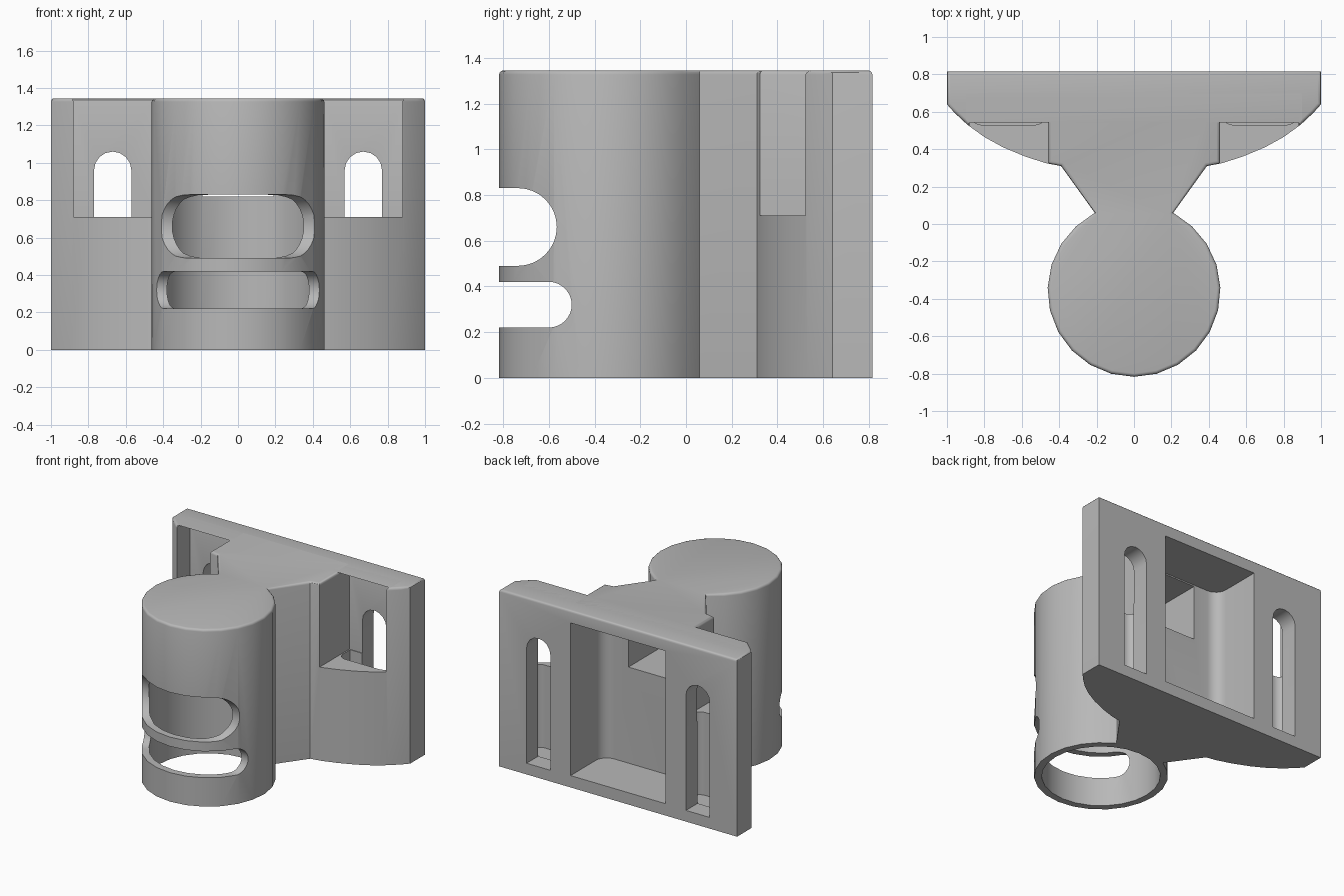
import bpy, bmesh
from math import sin, cos, radians, atan2, degrees

HEIGHT = 1.345
CENTRE_Y, OUTER, INNER = -0.355, 0.462, 0.41

cube = bpy.data.objects.get("Cube")
if cube:
    bpy.data.objects.remove(cube)

grey = bpy.data.materials.new("plain_grey")
grey.use_nodes = True
grey.diffuse_color = (0.48, 0.48, 0.48, 1)
grey.node_tree.nodes["Principled BSDF"].inputs["Base Color"].default_value = grey.diffuse_color


def arc(cx, cy, r, start, end, steps):
    angles = [radians(start + (end - start) * i / steps) for i in range(steps + 1)]
    return [(cx + r * cos(a), cy + r * sin(a)) for a in angles]


def prism(name, points, low, high, axis="Z"):
    """Extrude a flat outline along one axis."""
    place = {"X": lambda p: (low, p[0], p[1]),
             "Y": lambda p: (p[0], low, p[1]),
             "Z": lambda p: (p[0], p[1], low)}[axis]
    bm = bmesh.new()
    face = bm.faces.new([bm.verts.new(place(p)) for p in points])
    grown = bmesh.ops.extrude_face_region(bm, geom=[face])
    for v in grown["geom"]:
        if isinstance(v, bmesh.types.BMVert):
            v.co["XYZ".index(axis)] = high
    bmesh.ops.recalc_face_normals(bm, faces=bm.faces)
    mesh = bpy.data.meshes.new(name)
    bm.to_mesh(mesh)
    bm.free()
    mesh.materials.append(grey)
    obj = bpy.data.objects.new(name, mesh)
    bpy.context.collection.objects.link(obj)
    return obj


def cut(target, cutter):
    """Subtract a cutter and discard it."""
    bpy.context.view_layer.objects.active = target
    mod = target.modifiers.new("cut", "BOOLEAN")
    mod.operation, mod.solver, mod.object = "DIFFERENCE", "EXACT", cutter
    bpy.ops.object.modifier_apply(modifier=mod.name)
    bpy.data.objects.remove(cutter)


def box(name, x0, x1, y0, y1, z0, z1):
    return prism(name, [(x0, y0), (x1, y0), (x1, y1), (x0, y1)], z0, z1)


def rounded_front(x0, x1, y0, y1, r):
    """Plan rectangle whose two front corners are rounded."""
    return ([(x1, y1), (x0, y1)] + arc(x0 + r, y0 + r, r, 180, 270, 6)
            + arc(x1 - r, y0 + r, r, 270, 360, 6))


# Plan outline: wall plate, curved wings, neck and tube
wing = [(0.21, 0.06), (0.39, 0.31), (0.47, 0.325), (0.58, 0.36), (0.70, 0.41),
        (0.80, 0.465), (0.89, 0.53), (0.96, 0.595), (1, 0.64), (1, 0.815)]
neck_angle = degrees(atan2(wing[0][1] - CENTRE_Y, wing[0][0]))
tube = arc(0, CENTRE_Y, OUTER, 180 - neck_angle, 360 + neck_angle, 20)
outline = tube[1:-1] + wing + [(-x, y) for x, y in reversed(wing)]
holder = prism("wall_holder", outline, 0, HEIGHT)

# Open upper corner pockets
for s in (-1, 1):
    cut(holder, box("corner_cutter", min(s * 0.46, s * 0.88), max(s * 0.46, s * 0.88),
                    0.1, 0.68, 0.71, 1.6))

# Softened top rim
bm = bmesh.new()
bm.from_mesh(holder.data)
bmesh.ops.dissolve_limit(bm, angle_limit=0.01, verts=bm.verts, edges=bm.edges)
rim = [e for e in bm.edges if all(v.co.z > HEIGHT - 0.001 for v in e.verts)]
bmesh.ops.bevel(bm, geom=rim, offset=0.018, segments=3, profile=0.5, affect="EDGES")
bm.to_mesh(holder.data)
bm.free()

# Hollow tube, open underneath
cut(holder, prism("tube_cutter", arc(0, CENTRE_Y, INNER, 0, 345, 23), -0.2, 1.26))

# Rounded window slots across the tube front
for low, high, end in ((0.49, 0.83, -0.565), (0.22, 0.42, -0.50)):
    r = (high - low) / 2
    profile = [(-1, high), (-1, low)] + arc(end - r, low + r, r, -90, 90, 16)
    cut(holder, prism("window_cutter", profile, -0.7, 0.7, "X"))

# Rear recess and the passage from it into the tube
cut(holder, prism("recess_cutter", rounded_front(-0.40, 0.40, 0.42, 1, 0.09), 0.09, 1.25))
cut(holder, box("passage_cutter", -0.19, 0.19, -0.2, 0.5, 0.82, 1.24))

# Wells under the corner pockets, and arched slots through the plate
for s in (-1, 1):
    a, b = sorted((s * 0.47, s * 0.875))
    cut(holder, prism("well_cutter", rounded_front(a, b, 0.53, 0.675, 0.06), 0.08, 0.75))
    arch = [(s * 0.67 - 0.1, 0.085), (s * 0.67 + 0.1, 0.085)] + arc(s * 0.67, 0.96, 0.1, 0, 180, 8)
    cut(holder, prism("slot_cutter", arch, 0.6, 1, "Y"))

bpy.ops.object.select_all(action="DESELECT")
holder.select_set(True)
bpy.context.view_layer.objects.active = holder
bpy.ops.object.shade_smooth_by_angle(angle=radians(30))
